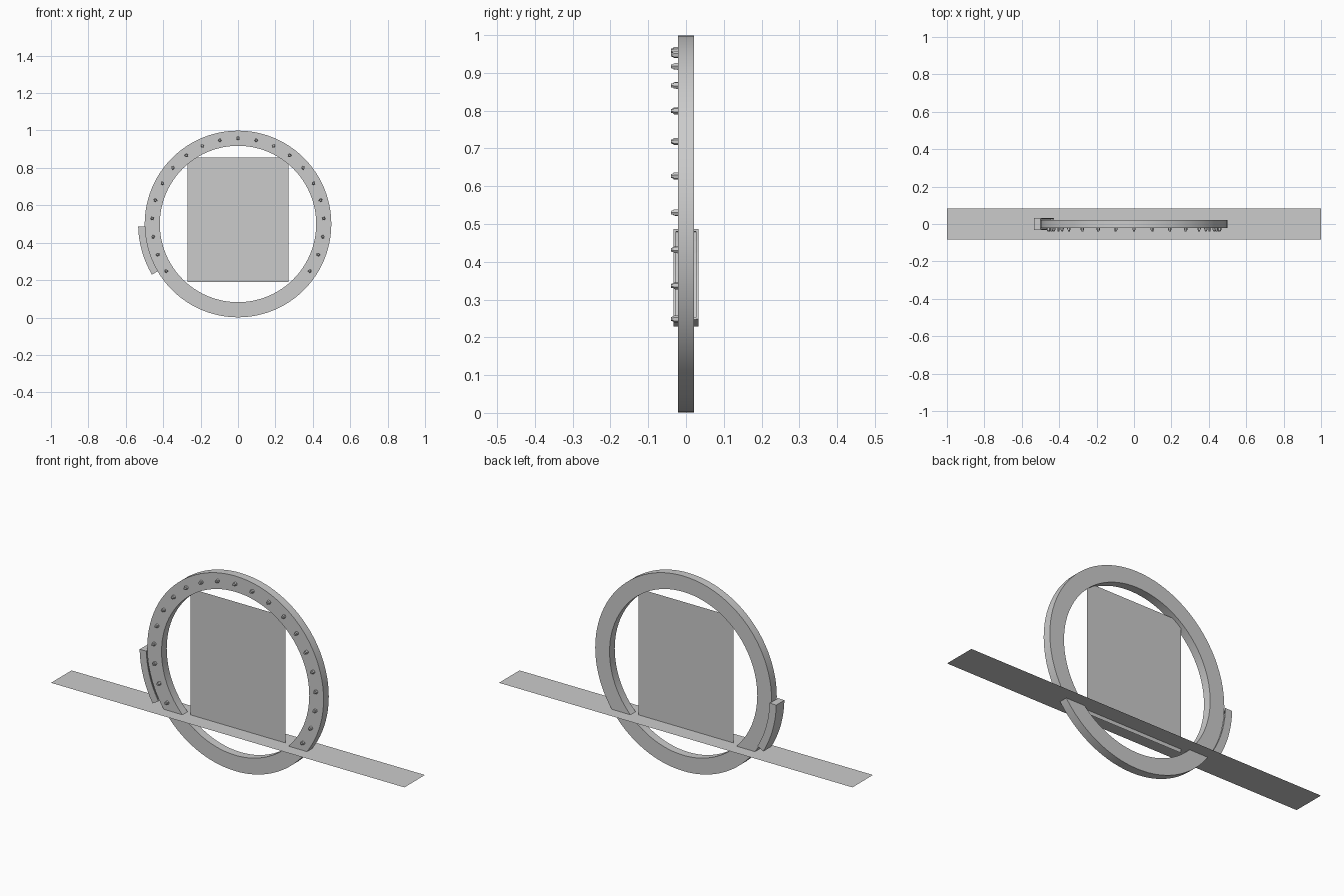
import bpy, bmesh, math
from mathutils import Matrix, Vector

if "Cube" in bpy.data.objects:
    bpy.data.objects.remove(bpy.data.objects["Cube"])

CENTRE = Vector((0, 0, 0.5))

grey = bpy.data.materials.new("plain grey")
grey.diffuse_color = (0.6, 0.6, 0.6, 1)
grey.use_nodes = True
grey.node_tree.nodes["Principled BSDF"].inputs["Base Color"].default_value = grey.diffuse_color


def finish(name, bm, smooth=False):
    bmesh.ops.recalc_face_normals(bm, faces=bm.faces)
    mesh = bpy.data.meshes.new(name)
    bm.to_mesh(mesh)
    bm.free()
    mesh.materials.append(grey)
    ob = bpy.data.objects.new(name, mesh)
    bpy.context.collection.objects.link(ob)
    if smooth:
        bpy.ops.object.select_all(action='DESELECT')
        ob.select_set(True)
        bpy.context.view_layer.objects.active = ob
        bpy.ops.object.shade_smooth_by_angle(angle=math.radians(30))
    return ob


def arc_sweep(bm, profile, start, end, steps, closed=False):
    """Sweep a closed (radius, y) profile about the ring's axis; angles in degrees."""
    rows = []
    for i in range(steps if closed else steps + 1):
        a = math.radians(start + (end - start) * i / steps)
        rows.append([bm.verts.new(CENTRE + Vector((r * math.cos(a), y, r * math.sin(a))))
                     for r, y in profile])
    n = len(profile)
    for i in range(steps):
        p, q = rows[i], rows[(i + 1) % len(rows)]
        for j in range(n):
            k = (j + 1) % n
            bm.faces.new((p[j], p[k], q[k], q[j]))
    if not closed:
        bm.faces.new(rows[0])
        bm.faces.new(rows[-1])


def box_profile(r0, r1, y0, y1):
    return [(r0, y0), (r1, y0), (r1, y1), (r0, y1)]


def sheet(name, corners):
    bm = bmesh.new()
    bm.faces.new([bm.verts.new(c) for c in corners])
    return finish(name, bm)


# Main upright ring
bm = bmesh.new()
arc_sweep(bm, box_profile(0.418, 0.499, -0.021, 0.021), 0, 360, 96, closed=True)
finish("ring", bm, smooth=True)

# Studs around the front face, leaving the bottom bare
bm = bmesh.new()
for i in range(-10, 11):
    a = math.radians(12.32 * i)
    place = Matrix.Translation(CENTRE) @ Matrix.Rotation(a, 4, 'Y') @ Matrix.Translation((0, 0, 0.459))
    for y, depth, r0, r1 in ((-0.026, 0.013, 0.010, 0.009), (-0.036, 0.008, 0.007, 0.005)):
        bmesh.ops.create_cone(
            bm, cap_ends=True, segments=6, radius1=r0, radius2=r1, depth=depth,
            matrix=place @ Matrix.Translation((0, y, 0)) @ Matrix.Rotation(math.pi / 2, 4, 'X'))
finish("studs", bm)

# Curved tray hugging the lower left of the ring: back, two rails, two ends
bm = bmesh.new()
A0, A1 = 181.5, 210.5
arc_sweep(bm, box_profile(0.515, 0.534, -0.033, 0.033), A0, A1, 8)
for y0, y1 in ((-0.033, -0.027), (0.027, 0.033)):
    arc_sweep(bm, box_profile(0.496, 0.515, y0, y1), A0, A1, 8)
for s, e in ((A0, A0 + 0.8), (A1 - 0.8, A1)):
    arc_sweep(bm, box_profile(0.499, 0.515, -0.027, 0.027), s, e, 1)
finish("side_tray", bm)

# Flat panel inside the ring
sheet("portal_panel", [(-0.27, 0, 0.19), (0.27, 0, 0.19), (0.27, 0, 0.855), (-0.27, 0, 0.855)])

# Long flat walkway through the ring
sheet("walkway", [(-1, -0.083, 0.209), (1, -0.083, 0.209), (1, 0.083, 0.209), (-1, 0.083, 0.209)])
